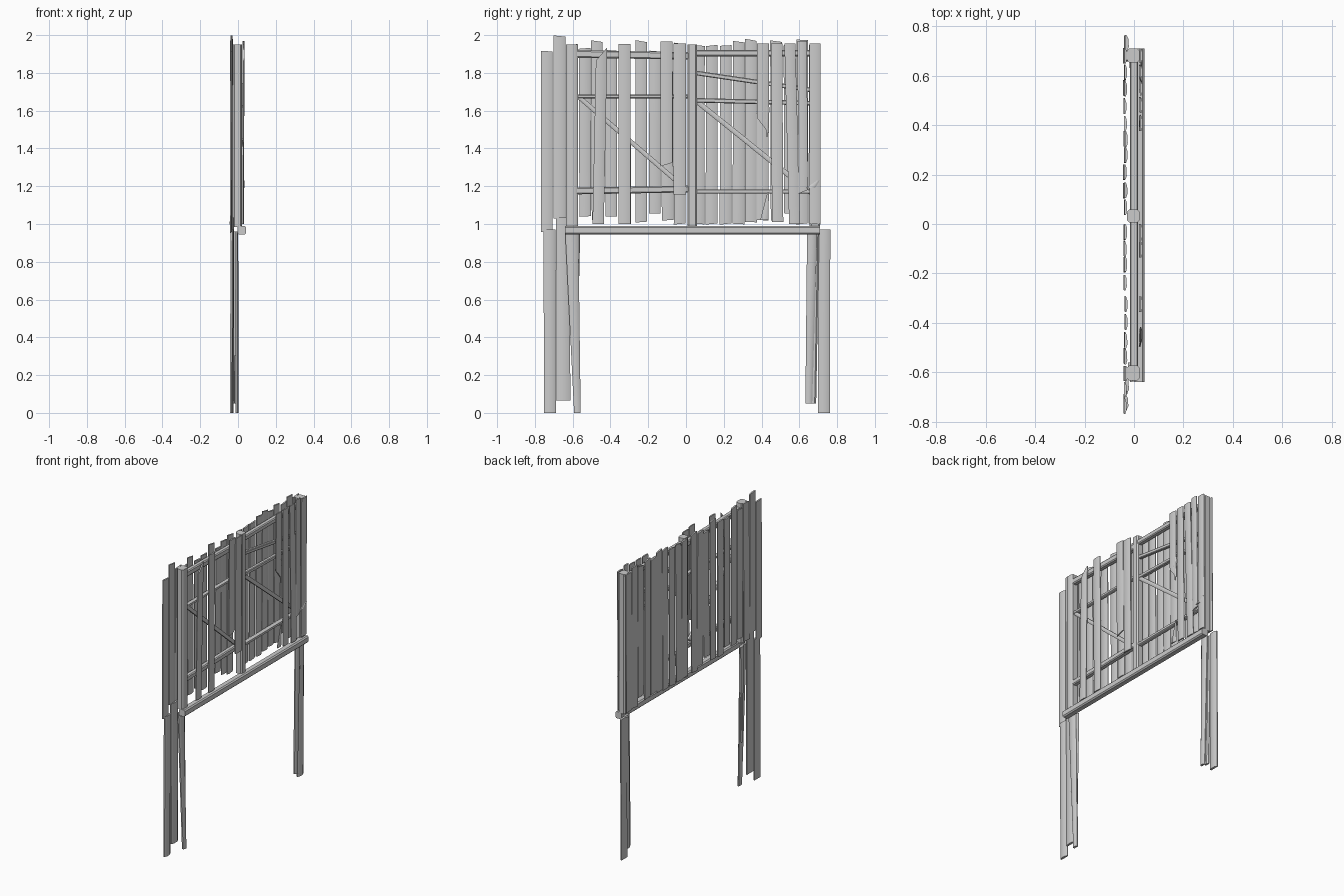
import bpy, bmesh, random
from mathutils import Vector

random.seed(4)
cube = bpy.data.objects.get("Cube")
if cube:
    bpy.data.objects.remove(cube, do_unlink=True)

GREY = (0.6, 0.6, 0.6, 1)
mat = bpy.data.materials.new("weathered grey wood")
mat.use_nodes = True
mat.diffuse_color = GREY
mat.node_tree.nodes["Principled BSDF"].inputs["Base Color"].default_value = GREY


def finish(name, bm):
    bmesh.ops.recalc_face_normals(bm, faces=bm.faces)
    mesh = bpy.data.meshes.new(name)
    bm.to_mesh(mesh)
    bm.free()
    mesh.materials.append(mat)
    ob = bpy.data.objects.new(name, mesh)
    bpy.context.collection.objects.link(ob)
    bpy.ops.object.select_all(action='DESELECT')
    ob.select_set(True)
    bpy.context.view_layer.objects.active = ob
    bpy.ops.object.shade_smooth_by_angle(angle=0.7)
    return ob


def loft(name, rings):
    """Skin a list of equal rings and cap both ends."""
    bm = bmesh.new()
    rows = [[bm.verts.new(p) for p in ring] for ring in rings]
    n = len(rows[0])
    for a, b in zip(rows, rows[1:]):
        for i in range(n):
            j = (i + 1) % n
            bm.faces.new((a[i], a[j], b[j], b[i]))
    bm.faces.new(rows[0])
    bm.faces.new(rows[-1])
    return finish(name, bm)


def plank(name, y0, y1, z0, z1, x0, x1, width=0.062, thick=0.012,
          cut0=0.0, cut1=0.0, taper0=1.0, taper1=1.0):
    """Bowed board from (y0, z0) to (y1, z1); the cuts slant its ends."""
    section = ((-.5, -.4), (.5, -.4), (.5, 0), (.25, .45), (-.25, .5), (-.5, .1))
    rings = []
    for y, z, x, cut, taper in ((y0, z0, x0, cut0, taper0), (y1, z1, x1, cut1, taper1)):
        rings.append([(x + t * thick, y + s * width * taper, z + s * cut)
                      for s, t in section])
    return loft(name, rings)


def beam(name, a, b, wide, deep):
    """Timber with chamfered corners between two points; deep lies along x."""
    a, b = Vector(a), Vector(b)
    side = Vector((1, 0, 0))
    up = (b - a).normalized().cross(side)
    c = 0.33
    section = ((-.5, -c), (-c, -.5), (c, -.5), (.5, -c),
               (.5, c), (c, .5), (-c, .5), (-.5, c))
    return loft(name, [[p + side * s * deep + up * t * wide for s, t in section]
                       for p in (a, b)])


# Main sill and upright posts
beam("sill_beam", (.02, -.64, .967), (.02, .71, .967), .046, .046)
for name, y, w in (("near_post", -.603, .062), ("middle_post", .033, .052),
                   ("far_post", .682, .056)):
    beam(name, (-.003, y, .985), (-.003, y, 1.95), w, .05)

# Rails between the posts: name, y and z at each end, height, depth
for name, ya, za, yb, zb, h, d in (
        ("near_top_rail", -.58, 1.90, .01, 1.89, .04, .034),
        ("far_top_rail", .05, 1.905, .66, 1.905, .034, .034),
        ("near_middle_rail", -.58, 1.675, .01, 1.675, .02, .026),
        ("far_middle_rail", .05, 1.655, .66, 1.64, .024, .026),
        ("far_upper_brace", .05, 1.80, .66, 1.71, .024, .022),
        ("near_bottom_rail", -.58, 1.175, .01, 1.185, .036, .034),
        ("far_bottom_rail", .05, 1.172, .66, 1.172, .022, .03),
        ("near_diagonal_brace", -.57, 1.675, -.03, 1.21, .024, .02),
        ("far_diagonal_brace", .05, 1.655, .66, 1.165, .026, .02)):
    beam(name, (0, ya, za), (0, yb, zb), h, d)

# Boards fixed to the rear of the frame: y, bottom, top
back = ((-.735, .955, 1.915), (-.672, 1.03, 1.995), (-.603, 1.0, 1.95),
        (-.535, 1.04, 1.93), (-.47, 1.02, 1.968), (-.395, 1.04, 1.92),
        (-.325, 1.0, 1.93), (-.237, 1.01, 1.968), (-.163, 1.055, 1.915),
        (-.1, 1.02, 1.94), (-.033, 1.0, 1.955), (.07, 1.0, 1.945),
        (.137, 1.0, 1.945), (.208, 1.0, 1.945), (.278, 1.0, 1.965),
        (.345, 1.01, 1.975), (.408, 1.02, 1.95), (.477, 1.015, 1.968),
        (.55, 1.055, 1.95), (.615, 1.0, 1.975), (.682, 1.0, 1.95))
for i, (y, z0, z1) in enumerate(back):
    r = random.uniform
    plank(f"back_board_{i + 1}", y + r(-.003, .003), y + r(-.003, .003), z0, z1,
          -.036 + r(-.003, .002), -.034 + r(-.003, .003),
          cut0=r(-.008, .008), cut1=r(-.012, .008))

# Boards fixed to the front of the frame, several of them broken
front = ((-.465, -.447, 1.0, 1.90, .06, 0, .07), (-.325, -.325, 1.0, 1.952, .064, 0, 0),
         (-.103, -.103, 1.315, 1.967, .064, .02, 0), (-.033, -.033, 1.157, 1.955, .066, 0, 0),
         (.408, .408, 1.52, 1.955, .062, -.08, 0), (.485, .48, 1.01, 1.955, .06, 0, 0),
         (.575, .55, 1.0, 1.955, .058, 0, 0), (.62, .615, 1.17, 1.97, .05, .02, 0),
         (.682, .682, 1.0, 1.955, .058, 0, 0))
for i, (y0, y1, z0, z1, w, c0, c1) in enumerate(front):
    plank(f"front_board_{i + 1}", y0, y1, z0, z1, .025, .029, w, .011, c0, c1)

# Splinters left by the broken boards
plank("board_splinter_low", .415, .435, 1.02, 1.17, .024, .026, .045, .008, taper1=.15)
plank("board_splinter_high", .43, .425, 1.46, 1.62, .026, .027, .035, .008, taper0=.15)
plank("post_splinter", .66, .70, 1.19, 1.23, .03, .03, .05, .008, taper1=.3)

# Ragged legs under each end
for name, y0, y1, z0, z1, x0, x1, w, t0, t1 in (
        ("near_outer_leg", -.72, -.722, 0, .97, -.036, -.032, .064, 1, 1),
        ("near_middle_leg", -.65, -.652, .065, 1.035, -.03, -.03, .075, 1, 1),
        ("near_slanted_leg", -.575, -.605, 0, .96, -.006, -.008, .07, .5, 1),
        ("near_thin_leg", -.578, -.578, .3, .96, -.018, -.018, .036, .2, 1),
        ("far_inner_leg", .65, .668, .05, .96, -.012, -.01, .06, .6, .9),
        ("far_middle_leg", .673, .69, .05, .96, -.026, -.028, .04, .8, .8),
        ("far_outer_leg", .73, .732, 0, .97, -.034, -.03, .064, 1, 1)):
    plank(name, y0, y1, z0, z1, x0, x1, w, .018, taper0=t0, taper1=t1)
